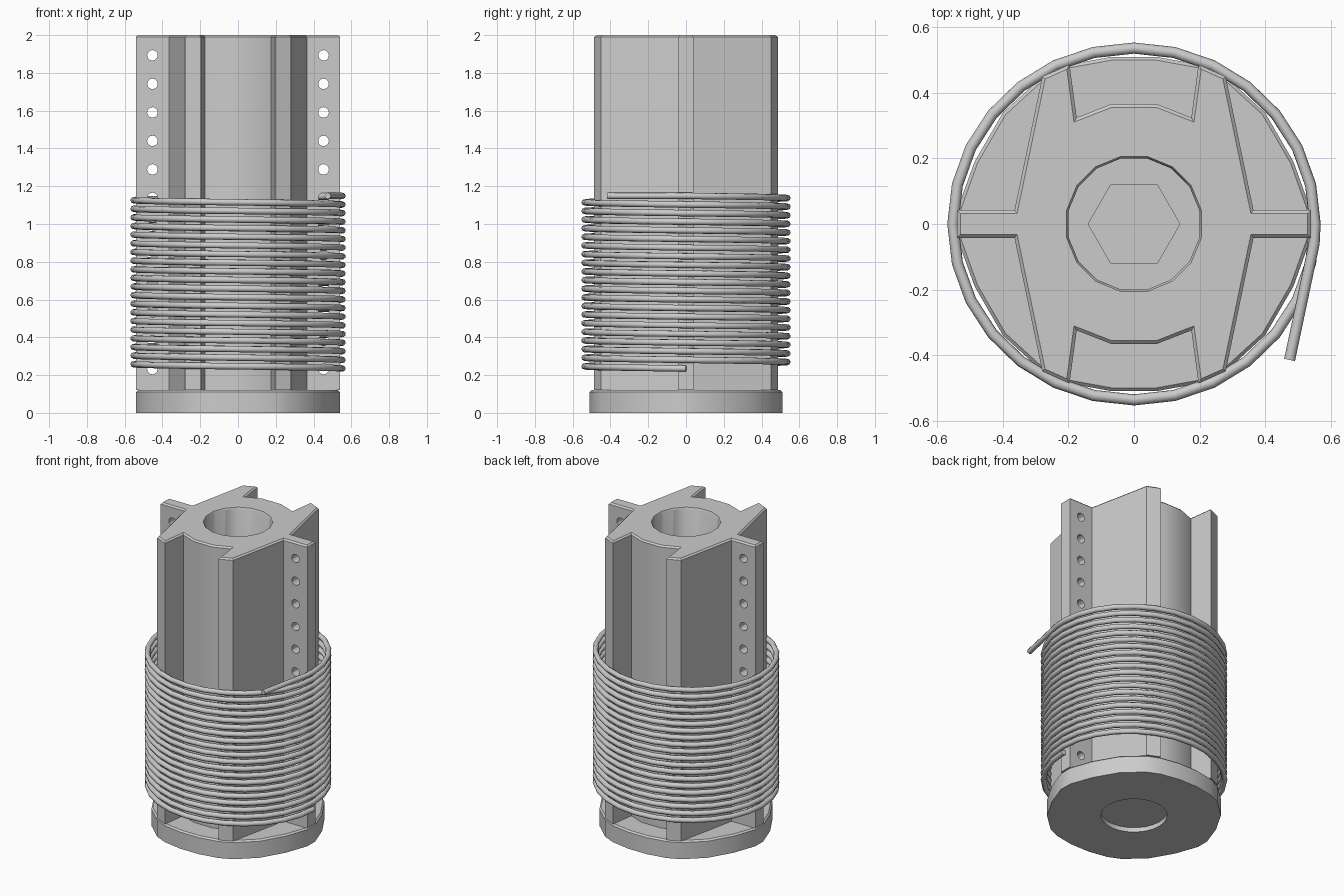
import bpy, bmesh, math

if "Cube" in bpy.data.objects:
    bpy.data.objects.remove(bpy.data.objects["Cube"])


def mirror4(quarter):
    """Closed outline from its +x +y quarter, listed from +x round to +y."""
    q = list(quarter)
    left = [(-x, y) for x, y in reversed(q)]
    return q + left + [(-x, -y) for x, y in q] + [(x, -y) for x, y in reversed(q)]


def prism(name, outline, z0, z1, chamfer=0.0):
    """Extruded outline, with an optional chamfer round the top rim."""
    bm = bmesh.new()
    face = bm.faces.new([bm.verts.new((x, y, z0)) for x, y in outline])
    out = bmesh.ops.extrude_face_region(bm, geom=[face])
    for v in out["geom"]:
        if isinstance(v, bmesh.types.BMVert):
            v.co.z = z1
    bmesh.ops.recalc_face_normals(bm, faces=bm.faces)
    if chamfer:
        rim = [e for e in bm.edges if all(abs(v.co.z - z1) < 1e-5 for v in e.verts)]
        bmesh.ops.bevel(bm, geom=rim, offset=chamfer, segments=1,
                        affect='EDGES', profile=0.5)
    me = bpy.data.meshes.new(name)
    bm.to_mesh(me)
    bm.free()
    ob = bpy.data.objects.new(name, me)
    bpy.context.collection.objects.link(ob)
    return ob


def cutter(sides, r, depth, loc, rot=(0, 0, 0), r_top=None):
    bpy.ops.mesh.primitive_cone_add(vertices=sides, radius1=r, radius2=r_top or r,
                                    depth=depth, location=loc, rotation=rot)
    ob = bpy.context.object
    ob.hide_render = True
    return ob


def cut(target, cutters):
    """Subtract every cutter, then discard it."""
    for c in cutters:
        m = target.modifiers.new("cut", 'BOOLEAN')
        m.operation, m.solver, m.object = 'DIFFERENCE', 'EXACT', c
    dg = bpy.context.evaluated_depsgraph_get()
    me = bpy.data.meshes.new_from_object(target.evaluated_get(dg))
    target.modifiers.clear()
    target.data = me
    for c in cutters:
        bpy.data.objects.remove(c)


def smooth(ob, angle=30):
    bpy.ops.object.select_all(action='DESELECT')
    ob.select_set(True)
    bpy.context.view_layer.objects.active = ob
    bpy.ops.object.shade_smooth_by_angle(angle=math.radians(angle))


# Finned spool body: two flat fins, four ribs, two grooves
core = prism("spool_body", mirror4([
    (0.54, 0.042), (0.365, 0.042), (0.28, 0.45), (0.197, 0.487),
    (0.175, 0.325), (0.07, 0.366)]), 0.12, 2.0, 0.01)

# Central bore with chamfered mouth, and a row of holes through each fin
half = math.pi / 16
cuts = [cutter(16, 0.204, 2.2, (0, 0, 1.1), (0, 0, half)),
        cutter(16, 0.202, 0.04, (0, 0, 2.005), (0, 0, half), 0.224)]
for side in (-1, 1):
    for i in range(12):
        cuts.append(cutter(12, 0.028, 0.2, (side * 0.453, 0, 1.893 - i * 0.151),
                           (math.pi / 2, 0, 0)))
cut(core, cuts)
smooth(core)

# Base flange with a shallow recess below and hexagonal pocket above
base = prism("base_flange", mirror4([
    (0.54, 0.042), (0.487, 0.19), (0.40, 0.34), (0.28, 0.45),
    (0.197, 0.487), (0.07, 0.51)]), 0.0, 0.12, 0.01)
cut(base, [cutter(24, 0.2, 0.06, (0, 0, 0)),
           cutter(6, 0.14, 0.1, (0, 0, 0.11), (0, 0, math.pi / 6))])
smooth(base)

# Wound wire: clockwise rising helix ending in a straight tail
turns, steps, pitch = 20, 28, 0.0457
path = []
for i in range(turns * steps + 1):
    a = -2 * math.pi * i / steps
    path.append((0.553 * math.cos(a), 0.537 * math.sin(a), 0.235 + pitch * i / steps))
path.append((0.55, -0.06, 1.149))
path.append((0.475, -0.415, 1.149))
cu = bpy.data.curves.new("wire_path", 'CURVE')
cu.dimensions = '3D'
cu.bevel_depth = 0.017
cu.bevel_resolution = 2
cu.use_fill_caps = True
sp = cu.splines.new('POLY')
sp.points.add(len(path) - 1)
for p, co in zip(sp.points, path):
    p.co = (*co, 1)
tmp = bpy.data.objects.new("wire_path", cu)
bpy.context.collection.objects.link(tmp)
dg = bpy.context.evaluated_depsgraph_get()
wire = bpy.data.objects.new("wire_coil",
                            bpy.data.meshes.new_from_object(tmp.evaluated_get(dg)))
bpy.context.collection.objects.link(wire)
bpy.data.objects.remove(tmp)
smooth(wire, 50)
